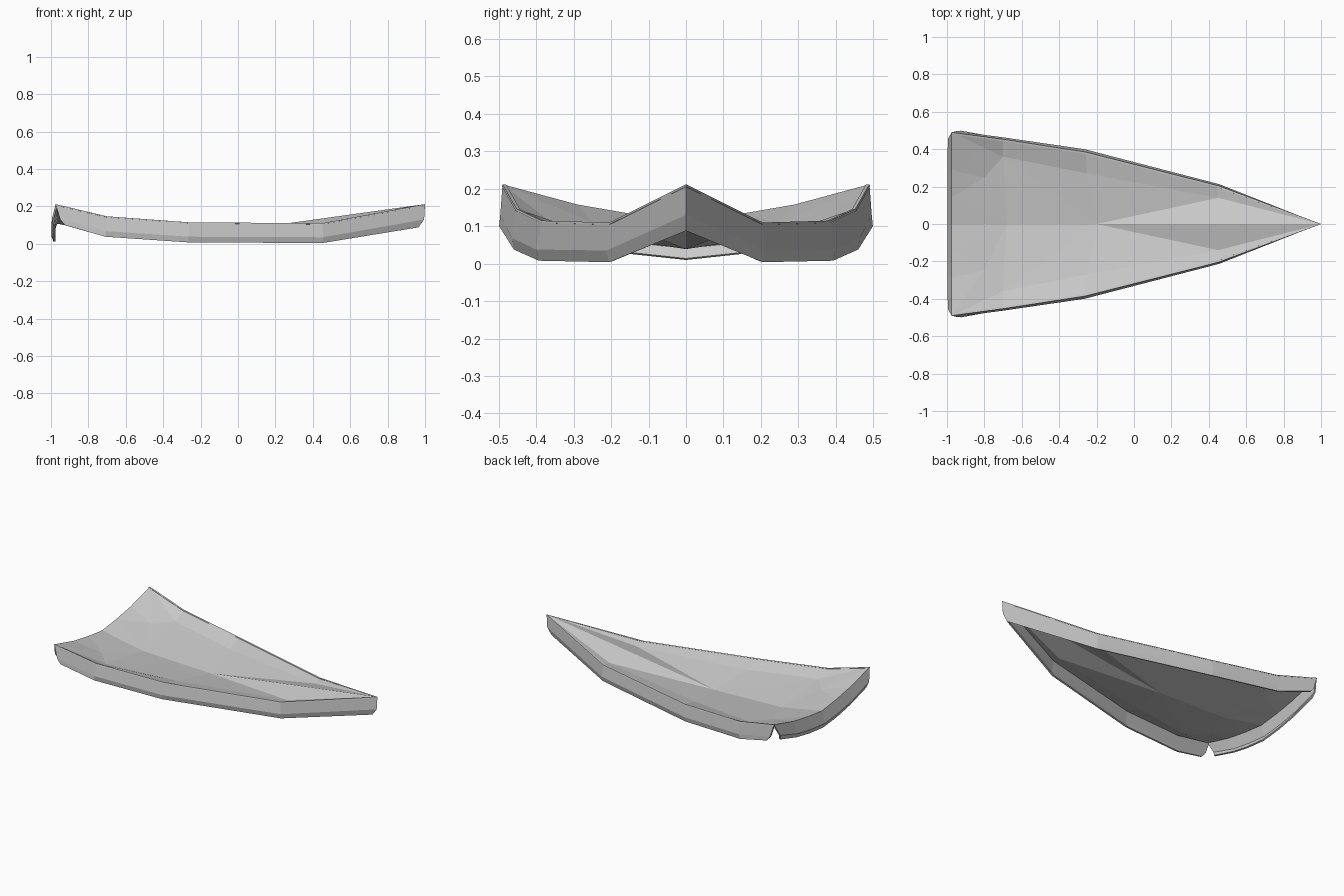
import bpy

if "Cube" in bpy.data.objects:
    bpy.data.objects.remove(bpy.data.objects["Cube"])


def build(name, verts, faces, thickness=0.01, offset=-1):
    """Half part on the +y side, mirrored over y = 0 and given cloth thickness."""
    mesh = bpy.data.meshes.new(name)
    mesh.from_pydata(verts, [], faces)
    obj = bpy.data.objects.new(name, mesh)
    bpy.context.collection.objects.link(obj)
    mirror = obj.modifiers.new("Mirror", 'MIRROR')
    mirror.use_axis = (False, True, False)
    mirror.use_clip = True
    if thickness:
        solid = obj.modifiers.new("Solidify", 'SOLIDIFY')
        solid.thickness = thickness
        solid.offset = offset
    return obj


def strip(name, rows):
    """Loft faces between successive rows of equal length."""
    n = len(rows[0])
    verts = [p for row in rows for p in row]
    faces = [(r * n + i, r * n + i + 1, (r + 1) * n + i + 1, (r + 1) * n + i)
             for r in range(len(rows) - 1) for i in range(n - 1)]
    return build(name, verts, faces)


# Rim lines: side edge from rear corner to tip, rear edge from corner to centre
side_top = [(-0.975, 0.49, 0.212), (-0.70, 0.453, 0.147), (-0.26, 0.385, 0.115),
            (0.45, 0.205, 0.11), (1.0, 0, 0.212)]
rear_top = [(-0.975, 0.49, 0.212), (-0.975, 0.29, 0.158),
            (-0.975, 0.14, 0.132), (-0.975, 0, 0.115)]

# Sagging sheet
inner = {"a": (-0.70, 0.36, 0.11), "b": (-0.25, 0.27, 0.085), "c": (0.45, 0.14, 0.098),
         "mid": (-0.20, 0, 0.045), "low": (-0.68, 0, 0.06), "d": (-0.80, 0.25, 0.11)}
verts = side_top + rear_top[1:] + list(inner.values())
A, B, C, MID, LOW, D = range(8, 14)
faces = [(0, A, 1), (1, A, B, 2), (2, B, C, 3), (3, C, 4), (B, MID, C), (C, MID, 4),
         (A, MID, B), (A, LOW, MID), (A, D, LOW), (0, D, A), (0, 5, D), (5, 6, D),
         (D, 6, LOW), (6, 7, LOW)]
build("sagging_sheet", verts, faces, 0.006)

# Side flaps, bending slightly inward near the hem
side_mid = [(-0.95, 0.496, 0.13), (-0.705, 0.464, 0.068), (-0.265, 0.40, 0.038),
            (0.455, 0.213, 0.035), (0.995, 0, 0.13)]
side_hem = [(-0.925, 0.499, 0.10), (-0.71, 0.460, 0.038), (-0.27, 0.393, 0.008),
            (0.45, 0.205, 0.004), (0.965, 0, 0.088)]
strip("side_flaps", [side_top, side_mid, side_hem])

# Rear flap
rear_mid = [(-0.995, 0.455, 0.135), (-0.998, 0.28, 0.08),
            (-0.998, 0.14, 0.055), (-0.998, 0, 0.04)]
rear_hem = [(-0.985, 0.44, 0.10), (-0.985, 0.27, 0.05),
            (-0.985, 0.14, 0.025), (-0.985, 0, 0.01)]
strip("rear_flap", [rear_top[::-1], rear_mid[::-1], rear_hem[::-1]])
